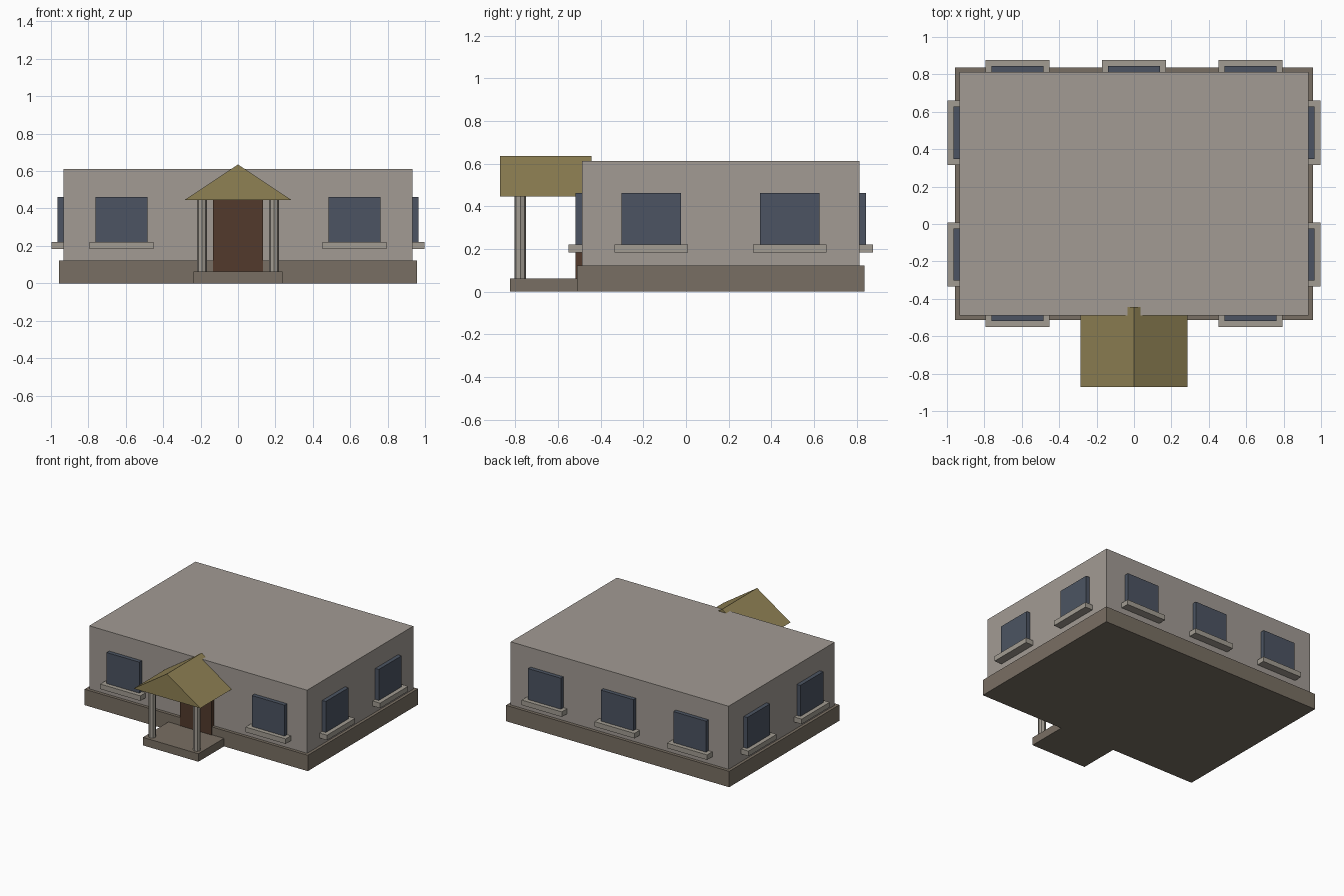
import bpy

cube = bpy.data.objects.get("Cube")
if cube:
    bpy.data.objects.remove(cube, do_unlink=True)


def srgb(c):
    c /= 255
    return c / 12.92 if c <= 0.04045 else ((c + 0.055) / 1.055) ** 2.4


def material(name, r, g, b):
    m = bpy.data.materials.new(name)
    m.use_nodes = True
    col = (srgb(r), srgb(g), srgb(b), 1)
    m.diffuse_color = col
    bsdf = next(n for n in m.node_tree.nodes if n.type == 'BSDF_PRINCIPLED')
    bsdf.inputs["Base Color"].default_value = col
    bsdf.inputs["Roughness"].default_value = 0.9
    return m


plaster = material("wall plaster", 162, 155, 148)
stone = material("base stone", 121, 111, 99)
trim = material("pale trim", 162, 156, 146)
glass = material("window glass", 76, 84, 98)
wood = material("door wood", 82, 58, 44)
thatch = material("porch roof", 143, 129, 84)


def mesh_object(name, verts, faces, mat):
    me = bpy.data.meshes.new(name)
    me.from_pydata(verts, [], faces)
    me.materials.append(mat)
    ob = bpy.data.objects.new(name, me)
    bpy.context.collection.objects.link(ob)
    return ob


def box(name, x, y, z, mat):
    """Box from (low, high) pairs along each axis."""
    verts = [(a, b, c) for a in sorted(x) for b in sorted(y) for c in sorted(z)]
    faces = [(0, 1, 3, 2), (4, 6, 7, 5), (0, 4, 5, 1),
             (2, 3, 7, 6), (0, 2, 6, 4), (1, 5, 7, 3)]
    return mesh_object(name, verts, faces, mat)


# Main body
WALL_X, FRONT, BACK = 0.934, -0.488, 0.813
box("base", (-0.957, 0.957), (-0.512, 0.838), (0, 0.123), stone)
box("walls", (-WALL_X, WALL_X), (FRONT, BACK), (0.1, 0.612), plaster)


# Windows with sills, set into a wall and projecting outward
def window(name, centre, wall, out, along_x):
    parts = (("pane", 0.14, 0.031, (0.222, 0.462), glass),
             ("sill", 0.172, 0.064, (0.183, 0.222), trim))
    for part, half, depth, z, mat in parts:
        span = (centre - half, centre + half)
        thick = (wall - out * 0.02, wall + out * depth)
        x, y = (span, thick) if along_x else (thick, span)
        box(f"{name}_{part}", x, y, z, mat)


for side, sx in (("right", -1), ("left", 1)):
    window(f"front_{side}_window", sx * 0.623, FRONT, -1, True)
    window(f"back_{side}_window", sx * 0.623, BACK, 1, True)
    for place, y in (("fore", -0.163), ("rear", 0.487)):
        window(f"{side}_{place}_window", y, sx * WALL_X, sx, False)
window("back_middle_window", 0, BACK, 1, True)

# Door and porch
box("door", (-0.134, 0.134), (-0.517, -0.47), (0.055, 0.455), wood)
box("porch_floor", (-0.238, 0.238), (-0.825, -0.5), (0, 0.062), stone)

for side, sx in (("right", -1), ("left", 1)):
    bpy.ops.mesh.primitive_cylinder_add(vertices=8, radius=0.027, depth=0.4,
                                        location=(sx * 0.192, -0.777, 0.255))
    column = bpy.context.object
    column.name = f"{side}_column"
    column.data.materials.append(trim)

# Gabled porch roof
gable = [(-0.286, 0.445), (0.286, 0.445), (0, 0.635)]
verts = [(x, y, z) for y in (-0.871, -0.443) for x, z in gable]
mesh_object("porch_roof", verts,
            [(0, 1, 2), (3, 5, 4), (0, 3, 4, 1), (1, 4, 5, 2), (2, 5, 3, 0)], thatch)
